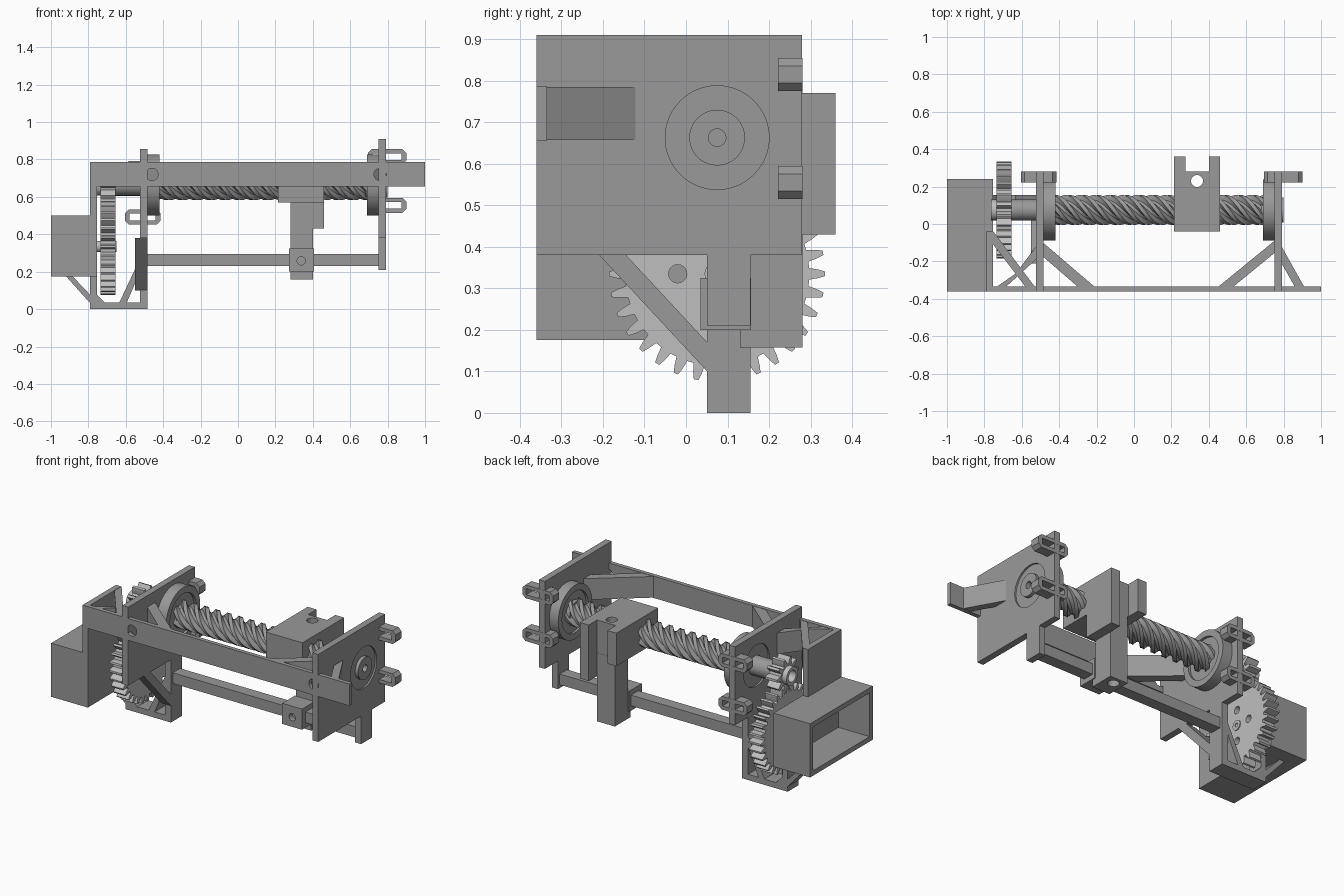
import bpy, bmesh, math

if "Cube" in bpy.data.objects:
    bpy.data.objects.remove(bpy.data.objects["Cube"])

AY, AZ = 0.075, 0.663          # screw axis
GZ = 0.335                     # large gear centre height


def material(name, value):
    m = bpy.data.materials.new(name)
    m.diffuse_color = (value, value, value, 1)
    m.use_nodes = True
    m.node_tree.nodes["Principled BSDF"].inputs["Base Color"].default_value = m.diffuse_color
    return m


GREY = material("mid_grey", 0.32)
LIGHT = material("light_grey", 0.52)


def finish(name, bm, mat):
    bmesh.ops.remove_doubles(bm, verts=bm.verts, dist=1e-5)
    bmesh.ops.recalc_face_normals(bm, faces=bm.faces)
    me = bpy.data.meshes.new(name)
    bm.to_mesh(me)
    bm.free()
    me.materials.clear()
    me.materials.append(mat)
    ob = bpy.data.objects.new(name, me)
    bpy.context.collection.objects.link(ob)
    bpy.ops.object.select_all(action='DESELECT')
    ob.select_set(True)
    bpy.context.view_layer.objects.active = ob
    bpy.ops.object.shade_smooth_by_angle(angle=math.radians(30))
    return ob


def circle(u, v, r, n=40):
    return [(u + r * math.cos(2 * math.pi * i / n), v + r * math.sin(2 * math.pi * i / n)) for i in range(n)]


def rect(u0, u1, v0, v1):
    return [(u0, v0), (u1, v0), (u1, v1), (u0, v1)]


def prism(name, axis, lo, hi, outline, holes=(), mat=GREY):
    """Extrude an outline with holes along an axis (x: yz outline, y: xz, z: xy)."""
    cu = bpy.data.curves.new(name, 'CURVE')
    cu.dimensions = '2D'
    cu.fill_mode = 'BOTH'
    cu.extrude = (hi - lo) / 2
    for loop in [outline, *holes]:
        s = cu.splines.new('POLY')
        s.points.add(len(loop) - 1)
        for p, (u, v) in zip(s.points, loop):
            p.co = (u, v, 0, 1)
        s.use_cyclic_u = True
    tmp = bpy.data.objects.new("tmp", cu)
    bpy.context.collection.objects.link(tmp)
    dg = bpy.context.evaluated_depsgraph_get()
    me = bpy.data.meshes.new_from_object(tmp.evaluated_get(dg))
    bpy.data.objects.remove(tmp)
    bm = bmesh.new()
    bm.from_mesh(me)
    bpy.data.meshes.remove(me)
    mid = (lo + hi) / 2
    for vert in bm.verts:
        u, v, w = vert.co
        w += mid
        vert.co = {'x': (w, u, v), 'y': (u, w, v), 'z': (u, v, w)}[axis]
    return finish(name, bm, mat)


def box(name, x0, x1, y0, y1, z0, z1):
    return prism(name, 'z', z0, z1, rect(x0, x1, y0, y1))


def tube(name, x0, x1, r, inner, mat=GREY, z=AZ):
    return prism(name, 'x', x0, x1, circle(AY, z, r, 64), [circle(AY, z, inner, 64)], mat)


# Bearing plates with a leg and a bearing hole
def plate(name, x0, foot, top):
    prism(name, 'x', x0, x0 + 0.04,
          [(-.36, .38), (.05, .38), (.05, foot), (.155, foot), (.155, .38), (.28, .38), (.28, top), (-.36, top)],
          [circle(AY, AZ, .125, 64)])


plate("right_plate", .75, .21, .91)
plate("left_plate", -.525, 0, .855)

# Bearing housings and bearings
tube("right_housing", .69, .751, .163, .125)
tube("left_housing", -.486, -.42, .163, .125)
tube("right_bearing", .705, .78, .1255, .06)
tube("left_bearing", -.515, -.435, .1255, .05)

# Twisted multi-start screw
bm = bmesh.new()
X0, X1, STEPS, STARTS, LEAD = -.45, .72, 120, 5, .38
shape = [(0, .056), (.3, .056), (.48, .08), (.82, .08)]
rings = []
for i in range(STEPS + 1):
    x = X0 + (X1 - X0) * i / STEPS
    twist = 2 * math.pi * x / LEAD
    ring = []
    for s in range(STARTS):
        for f, r in shape:
            a = twist + 2 * math.pi * (s + f) / STARTS
            ring.append(bm.verts.new((x, AY + r * math.cos(a), AZ + r * math.sin(a))))
    rings.append(ring)
for a, b in zip(rings, rings[1:]):
    for j in range(len(a)):
        k = (j + 1) % len(a)
        bm.faces.new((a[j], a[k], b[k], b[j]))
bm.faces.new(rings[0])
bm.faces.new(rings[-1])
finish("screw", bm, GREY)
tube("screw_right_end", .68, .80, .067, .021)
tube("screw_left_shaft", -.66, -.42, .057, .02)


# Gears
def gear_outline(v, teeth, root, tip):
    pts = []
    for i in range(teeth):
        for f, r in ((-.32, root), (-.22, root + .55 * (tip - root)), (-.11, tip),
                     (.11, tip), (.22, root + .55 * (tip - root)), (.32, root)):
            a = 2 * math.pi * (i + f) / teeth
            pts.append((AY + r * math.cos(a), v + r * math.sin(a)))
    return pts


prism("large_gear", 'x', -.735, -.655, gear_outline(GZ, 32, .222, .26),
      [circle(AY + .095 * math.cos(k * math.pi / 2), GZ + .095 * math.sin(k * math.pi / 2), .022, 20)
       for k in range(4)], LIGHT)
prism("small_gear", 'x', -.735, -.655, gear_outline(AZ, 10, .066, .104),
      [circle(AY, AZ, .035)], LIGHT)
tube("small_gear_hub", -.765, -.73, .055, .035, LIGHT)
tube("large_gear_axle", -.77, -.65, .03, .012, LIGHT, GZ)

# Front beam
prism("front_beam", 'y', -.36, -.335, rect(-.79, 1, .655, .787),
      [circle(-.46, .72, .033), circle(.76, .72, .033)])

# Diagonal braces between beam and plates
braces = {
    "right_inner_brace": [(.45, -.336), (.53, -.336), (.751, -.155), (.751, -.09)],
    "right_outer_brace": [(.86, -.336), (.91, -.336), (.789, -.12), (.789, -.21)],
    "left_inner_brace": [(-.30, -.336), (-.21, -.336), (-.486, -.10), (-.486, -.175)],
    "left_cross_brace": [(-.58, -.336), (-.53, -.336), (-.756, -.035), (-.756, -.105)],
    "left_outer_brace": [(-.735, -.336), (-.685, -.336), (-.524, -.12), (-.524, -.19)],
}
for name, outline in braces.items():
    prism(name, 'z', .657, .785, outline)

# Motor wall and hollow motor box, open on the outer side
prism("motor_wall", 'x', -.79, -.755,
      [(-.36, .175), (.05, .175), (.05, 0), (.155, 0), (.155, .175), (.24, .175), (.24, .50),
       (-.04, .50), (-.04, .787), (-.36, .787)])
prism("motor_box", 'x', -1, -.789, rect(-.36, .24, .175, .50), [rect(-.33, .21, .205, .47)])

# Gear cradle: base, corner braces and plate brace
box("cradle_base", -.79, -.485, .05, .155, 0, .035)
prism("cradle_inner_brace", 'y', .05, .155, [(-.635, .034), (-.595, .034), (-.524, .20), (-.524, .27)])
prism("cradle_corner", 'y', .05, .155, [(-.756, .034), (-.71, .034), (-.756, .08)])
prism("cradle_outer_brace", 'y', .05, .155, [(-.92, .176), (-.885, .176), (-.789, .075), (-.789, .03)])
prism("plate_brace", 'x', -.55, -.485, [(-.21, .381), (.051, .10), (.051, .17), (-.145, .381)])

# Slide bar
box("slide_bar", -.49, .755, .068, .138, .23, .295)

# Carriage: nut block, column, clamp and rear prongs
box_hole = [circle(.337, .23, .032)]
prism("nut_block", 'z', .57, .77, rect(.215, .46, -.04, .28), box_hole)
prism("carriage_column", 'z', .157, .571, rect(.28, .40, .155, .281), box_hole)
prism("bar_clamp", 'y', .035, .156, rect(.272, .405, .20, .325), [circle(.338, .258, .022, 24)])
box("clamp_foot", .28, .40, .13, .156, .157, .201)
box("long_prong", .40, .46, .155, .36, .43, .77)
box("short_prong", .215, .275, .279, .36, .57, .77)


# Slotted clips on the back edges of the plates
def clip(name, x0, x1, z):
    c = .02
    prism(name, 'y', .222, .281,
          [(x0 + c, z), (x1 - c, z), (x1, z + c), (x1, z + .08 - c), (x1 - c, z + .08),
           (x0 + c, z + .08), (x0, z + .08 - c), (x0, z + c)],
          [rect(x0 + .025, x1 - .025, z + .022, z + .058)])


for i, z in enumerate((.515, .775)):
    clip(f"right_clip_{i + 1}", .695, .90, z)
    clip(f"left_clip_{i + 1}", -.605, -.415, z - .063)
